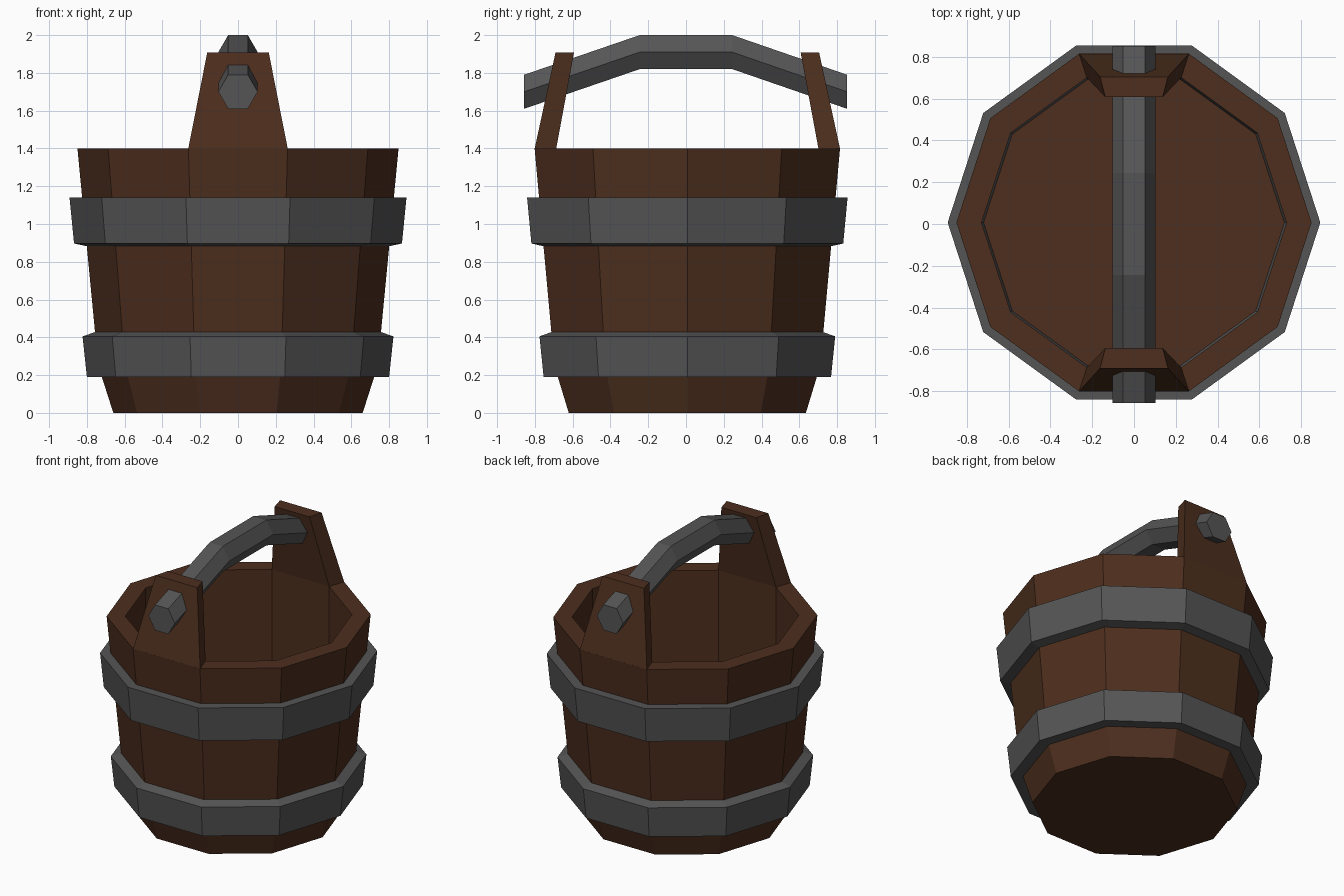
import bpy, bmesh
from math import cos, sin, pi

if "Cube" in bpy.data.objects:
    bpy.data.objects.remove(bpy.data.objects["Cube"])

SIDES = 10
OFF_Y = 0.007  # staves sit a touch behind the handle centre


def material(name, rgb):
    m = bpy.data.materials.new(name)
    m.diffuse_color = (*rgb, 1)
    m.use_nodes = True
    m.node_tree.nodes["Principled BSDF"].inputs["Base Color"].default_value = m.diffuse_color
    return m


wood = material("dark_wood", (0.075, 0.028, 0.013))
iron = material("dark_iron", (0.09, 0.09, 0.09))


def loft(name, rings, mat, closed=False):
    """Skin a list of equal-length point rings; cap the ends or join them."""
    bm = bmesh.new()
    vs = [[bm.verts.new(p) for p in ring] for ring in rings]
    pairs = list(zip(vs, vs[1:]))
    if closed:
        pairs.append((vs[-1], vs[0]))
    else:
        bm.faces.new(vs[0])
        bm.faces.new(vs[-1])
    n = len(vs[0])
    for a, b in pairs:
        for i in range(n):
            j = (i + 1) % n
            bm.faces.new((a[i], a[j], b[j], b[i]))
    bmesh.ops.recalc_face_normals(bm, faces=bm.faces)
    me = bpy.data.meshes.new(name)
    bm.to_mesh(me)
    bm.free()
    me.materials.append(mat)
    ob = bpy.data.objects.new(name, me)
    bpy.context.collection.objects.link(ob)
    return ob


def ring(r, z):
    return [(r * cos(2 * pi * i / SIDES), OFF_Y + r * sin(2 * pi * i / SIDES), z)
            for i in range(SIDES)]


def revolve(name, profile, mat, closed=False):
    return loft(name, [ring(r, z) for r, z in profile], mat, closed)


# Bucket: outer wall, rim, straight inner wall and floor
revolve("bucket_body", [(0.66, 0), (0.74, 0.25), (0.85, 1.4),
                        (0.73, 1.4), (0.73, 0.25)], wood)

# Hoops around the staves
revolve("lower_hoop", [(0.71, 0.19), (0.80, 0.19), (0.823, 0.405), (0.75, 0.43)],
        iron, closed=True)
revolve("upper_hoop", [(0.79, 0.88), (0.868, 0.897), (0.892, 1.14), (0.815, 1.14)],
        iron, closed=True)

# Leaning ears that grow out of the front and back rim
for name, s in (("front_ear", -1), ("back_ear", 1)):
    def section(z, outer, inner):
        (xo, yo), (xi, yi) = outer, inner
        return [(x, OFF_Y + s * y, z)
                for x, y in ((-xo, yo), (xo, yo), (xi, yi), (-xi, yi))]
    loft(name, [section(1.4, (0.263, 0.808), (0.226, 0.694)),
                section(1.907, (0.163, 0.698), (0.137, 0.6))], wood)

# Hexagonal bent handle through both ears
path = [(-0.857, 1.70), (-0.245, 1.91), (0.245, 1.91), (0.853, 1.70)]
loft("handle", [[(0.104 * cos(pi * i / 3), y, z + 0.104 * sin(pi * i / 3))
                 for i in range(6)] for y, z in path], iron)
